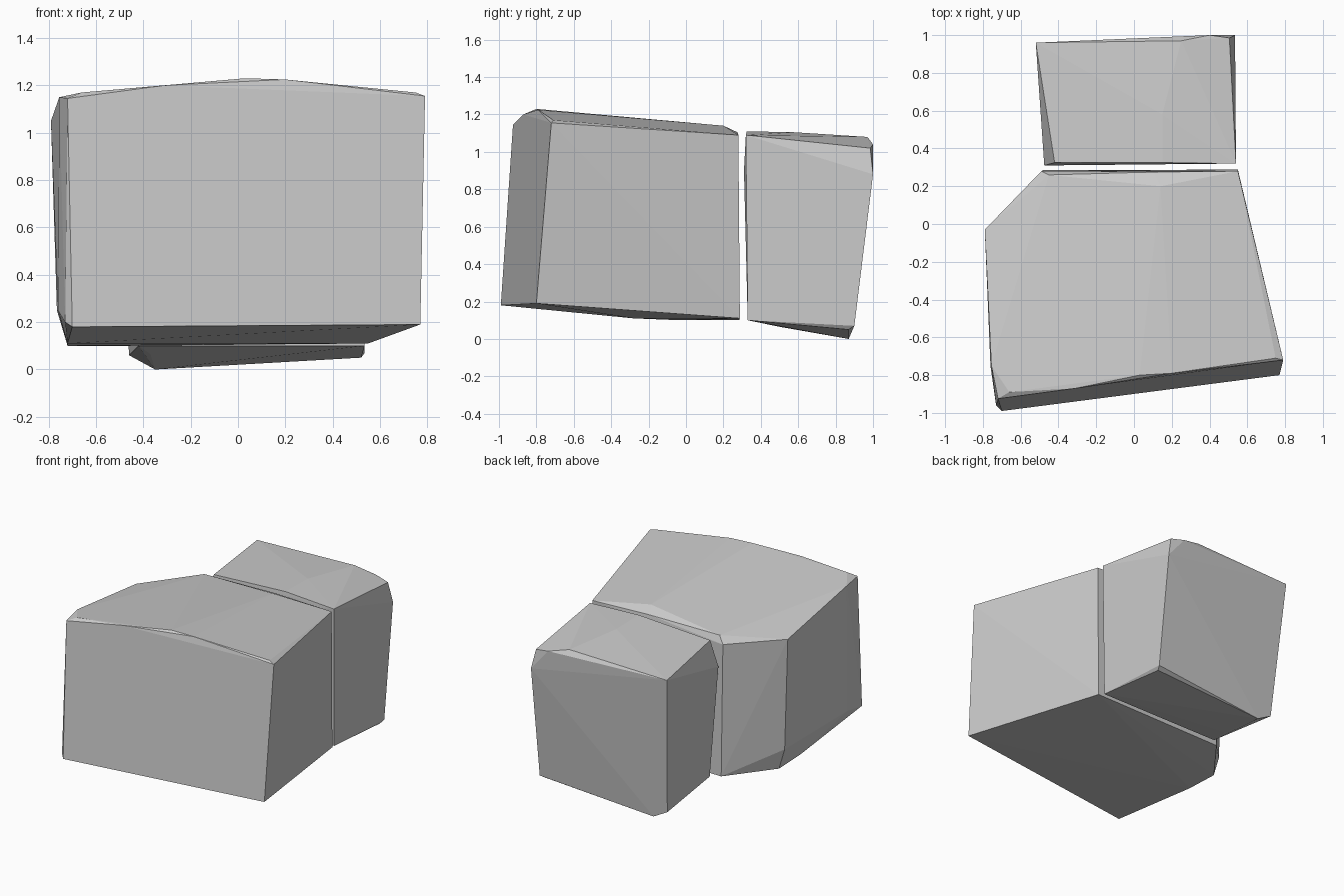
import bpy, bmesh


def rock(name, corners):
    """Faceted boulder: convex hull around a few corner points."""
    bm = bmesh.new()
    for c in corners:
        bm.verts.new(c)
    res = bmesh.ops.convex_hull(bm, input=bm.verts[:])
    loose = [v for v in bm.verts if not v.link_faces]
    bmesh.ops.delete(bm, geom=loose, context='VERTS')
    bmesh.ops.dissolve_limit(bm, angle_limit=0.02, verts=bm.verts[:], edges=bm.edges[:])
    bmesh.ops.recalc_face_normals(bm, faces=bm.faces[:])
    mesh = bpy.data.meshes.new(name)
    bm.to_mesh(mesh)
    bm.free()
    obj = bpy.data.objects.new(name, mesh)
    bpy.context.collection.objects.link(obj)
    return obj


# Large front block
rock("large_rock", [
    # front face
    (-0.70, -0.99, 0.18), (0.77, -0.80, 0.19), (0.79, -0.72, 1.155), (-0.72, -0.925, 1.145),
    # crowned top
    (-0.66, -0.89, 1.17), (-0.31, -0.87, 1.20), (0.03, -0.80, 1.23), (0.20, -0.79, 1.225),
    (0.75, -0.71, 1.17), (0.14, 0.20, 1.14),
    # left side
    (-0.755, -0.75, 1.15), (-0.73, -0.96, 0.20), (-0.76, -0.75, 0.25),
    (-0.79, -0.03, 1.05), (-0.765, -0.03, 0.25),
    # back face
    (-0.49, 0.28, 1.05), (-0.45, 0.26, 1.10), (0.10, 0.275, 1.105), (0.55, 0.28, 1.09),
    (0.55, 0.288, 0.11), (-0.48, 0.285, 0.10),
    # underside
    (-0.72, -0.03, 0.10), (-0.72, -0.28, 0.11),
])

# Small rear block
rock("small_rock", [
    # side towards the large rock
    (-0.475, 0.31, 0.90), (-0.42, 0.325, 1.08), (0.15, 0.325, 1.11), (0.54, 0.32, 1.09),
    (0.535, 0.33, 0.10), (-0.42, 0.33, 0.10),
    # top
    (0.15, 0.58, 1.105), (0.25, 0.97, 1.08), (-0.52, 0.96, 1.06),
    # back
    (0.40, 1.00, 1.04), (0.505, 0.985, 1.02), (0.535, 1.00, 0.88),
    (0.535, 0.90, 0.07), (0.52, 0.87, 0.05),
    # underside
    (-0.35, 0.87, 0.00), (-0.46, 0.87, 0.06), (-0.37, 0.50, 0.065),
])
